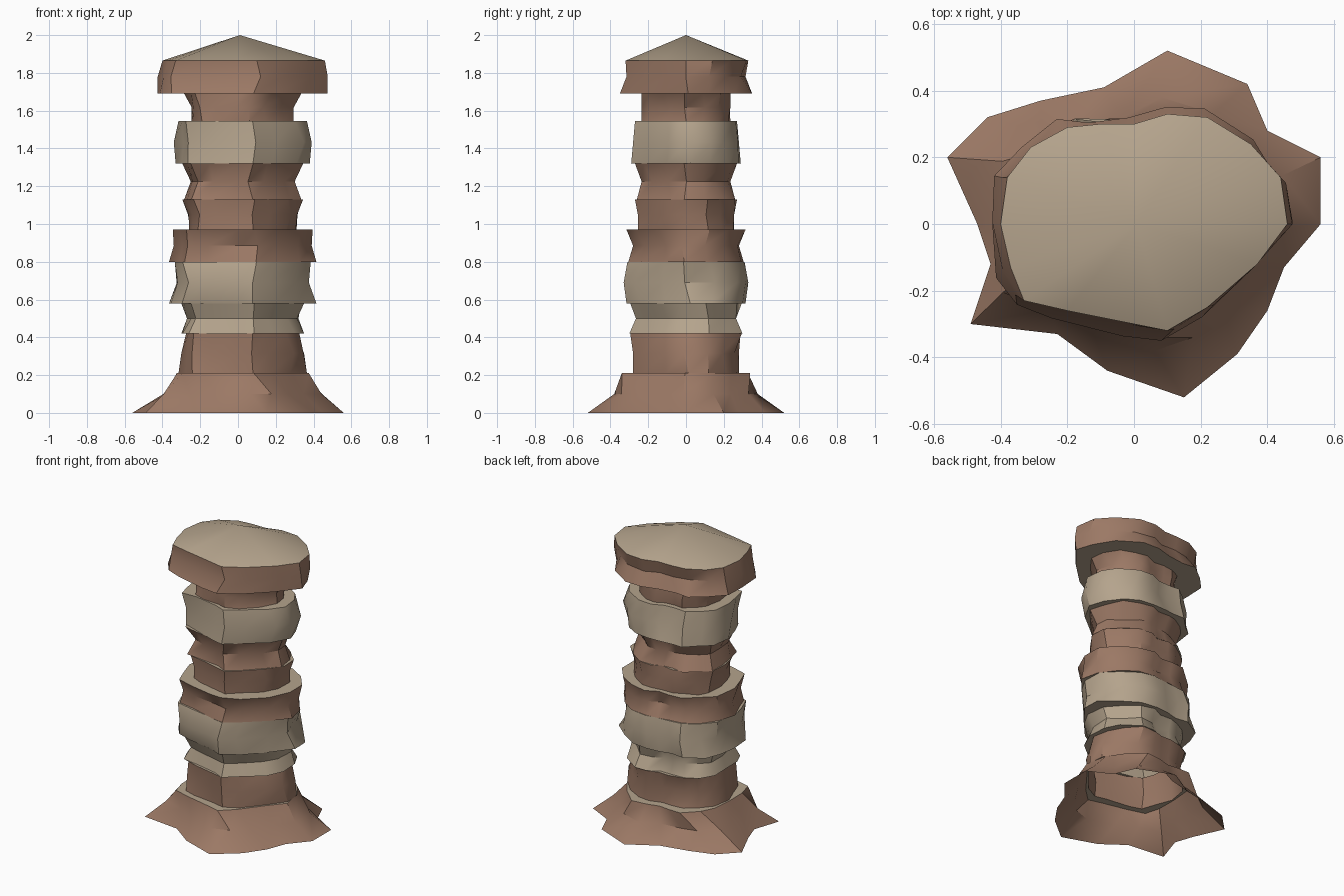
import bpy
import bmesh
import math
import random

random.seed(7)
cube = bpy.data.objects.get("Cube")
if cube:
    bpy.data.objects.remove(cube)


def make_material(name, colour):
    material = bpy.data.materials.new(name)
    material.use_nodes = True
    material.diffuse_color = colour
    material.node_tree.nodes["Principled BSDF"].inputs["Base Color"].default_value = colour
    return material


brown = make_material("brown_rock", (.33, .19, .13, 1))
beige = make_material("pale_rock", (.46, .37, .265, 1))

# Outlines seen from above, counter-clockwise from +x
FOOT = [(.56, 0), (.56, .2), (.4, .28), (.34, .42), (.1, .52), (-.09, .41),
        (-.28, .37), (-.44, .32), (-.56, .2), (-.47, 0), (-.43, -.12), (-.49, -.3),
        (-.23, -.33), (-.08, -.44), (.15, -.52), (.31, -.39), (.4, -.26), (.45, -.13)]
RIM = [(.46, 0), (.44, .14), (.35, .24), (.22, .32), (.1, .33), (0, .3),
       (-.1, .3), (-.2, .29), (-.31, .23), (-.38, .14), (-.4, 0), (-.37, -.13),
       (-.33, -.23), (-.2, -.26), (0, -.3), (.1, -.32), (.22, -.25), (.37, -.12)]


def fit(values, half, centre):
    """Stretch the values to a half width about a centre."""
    low, high = min(values), max(values)
    return [centre + half * (2 * (v - low) / (high - low) - 1) for v in values]


def ring(outline, half_x, half_y, rough):
    """Roughened outline fitted to the given size."""
    points = []
    for x, y in outline:
        push = 1 + random.uniform(-rough, rough)
        turn = random.uniform(-rough, rough) * .8
        c, s = math.cos(turn) * push, math.sin(turn) * push
        points.append((x * c - y * s, x * s + y * c))
    xs, ys = zip(*points)
    return list(zip(fit(xs, half_x, .025), fit(ys, half_y, 0)))


def build_layer(name, material, rings, heights, closing):
    """Loft the rings; the last strip, a ledge or crown, is pale stone."""
    bm = bmesh.new()
    loops = [[bm.verts.new((x, y, z)) for x, y in points]
             for points, z in zip(rings + [closing], heights)]
    for lower, upper in zip(loops, loops[1:]):
        for i in range(len(lower)):
            j = (i + 1) % len(lower)
            face = bm.faces.new((lower[i], lower[j], upper[j], upper[i]))
            face.smooth = True
            face.material_index = int(upper is loops[-1])
    bmesh.ops.remove_doubles(bm, verts=bm.verts, dist=.0001)
    mesh = bpy.data.meshes.new(name)
    bm.to_mesh(mesh)
    bm.free()
    mesh.materials.append(material)
    mesh.materials.append(beige)
    layer = bpy.data.objects.new(name, mesh)
    bpy.context.collection.objects.link(layer)
    bpy.ops.object.select_all(action='DESELECT')
    layer.select_set(True)
    bpy.context.view_layer.objects.active = layer
    bpy.ops.object.shade_smooth_by_angle(angle=math.radians(35))


# Flared foot, easing from the foot outline to the column outline
blend = [((a + c) / 2, (b + d) / 2) for (a, b), (c, d) in zip(FOOT, RIM)]
foot_rings = [FOOT, ring(blend, .42, .38, .03), ring(RIM, .35, .34, .05)]

# Stacked strata: top height, half widths and half depths from bottom to top
LAYERS = [
    ("lower_neck", brown, .42, (.34, .325, .3), (.28, .28, .295)),
    ("lower_pale_band", beige, .58, (.325, .295, .325), (.3, .265, .295)),
    ("wide_pale_band", beige, .8, (.39, .35, .36), (.315, .33, .31)),
    ("wide_brown_band", brown, .97, (.39, .365, .37), (.305, .28, .315)),
    ("middle_neck", brown, 1.13, (.285, .29, .32), (.255, .255, .27)),
    ("middle_brown_band", brown, 1.32, (.31, .275, .32), (.26, .235, .27)),
    ("upper_pale_band", beige, 1.545, (.355, .365, .34), (.29, .28, .27)),
    ("upper_neck", brown, 1.69, (.27, .27, .31), (.235, .235, .235)),
]
parts = [("flared_foot", brown, foot_rings, (0, .1, .21))]
bottom = .21
for name, material, top, widths, depths in LAYERS:
    rings = [ring(RIM, w, d, .05) for w, d in zip(widths, depths)]
    parts.append((name, material, rings, (bottom, (bottom + top) / 2, top)))
    bottom = top

# Overhanging cap
cap_rings = [ring(RIM, .45, .35, .05), ring(RIM, .45, .315, .05), RIM]
parts.append(("cap_stone", brown, cap_rings, (bottom, 1.78, 1.865)))

# Each layer ends in a flat ledge that meets the next layer's lower edge
for part, above in zip(parts, parts[1:]):
    name, material, rings, heights = part
    build_layer(name, material, rings, heights + heights[-1:], above[2][0])

# The cap ends in a low pale crown
name, material, rings, heights = parts[-1]
build_layer(name, material, rings, heights + (2,), [(.01, 0)] * len(RIM))
